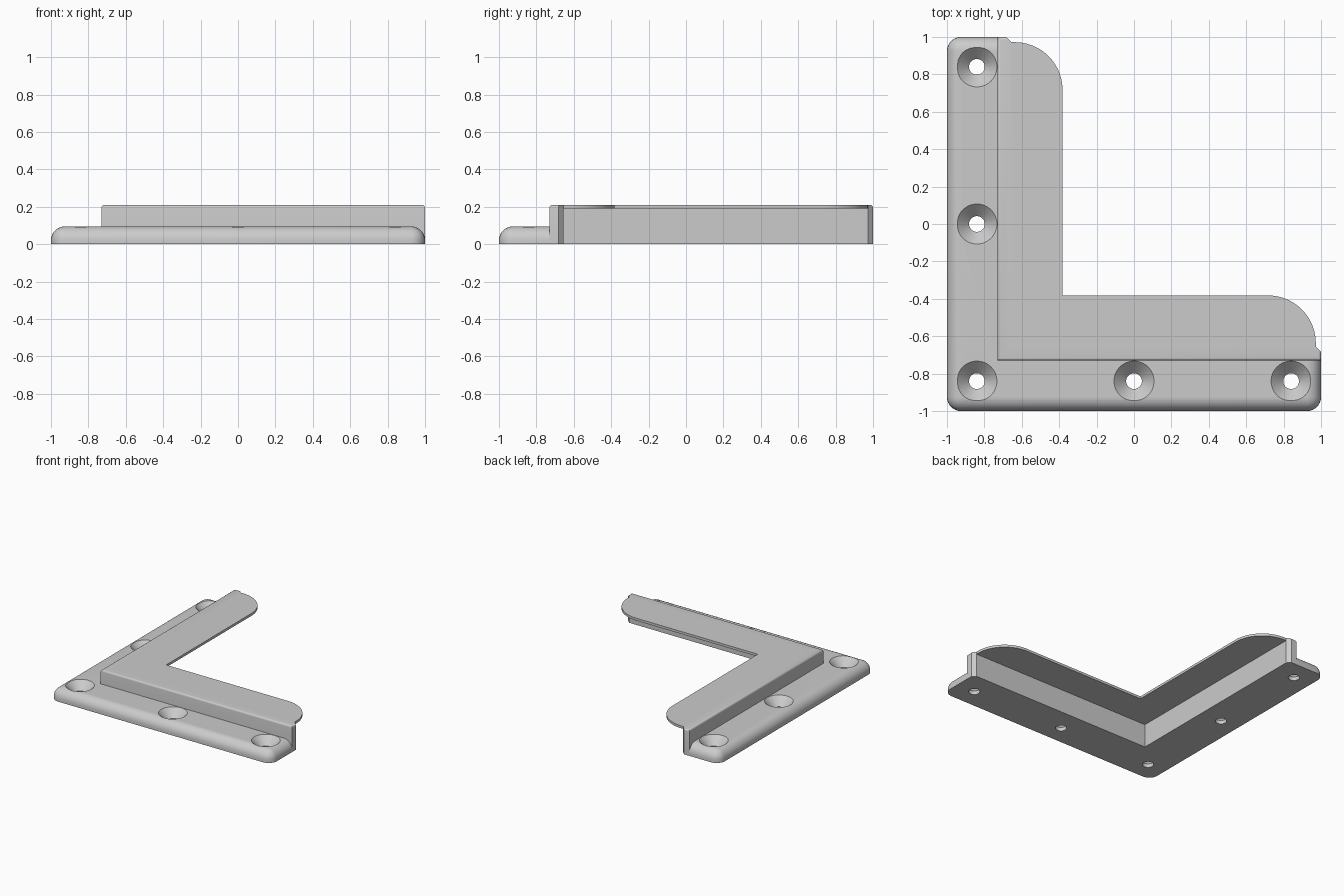
import bpy, bmesh
from math import sin, cos, pi, radians

if "Cube" in bpy.data.objects:
    bpy.data.objects.remove(bpy.data.objects["Cube"])

OUT, WALL, INNER, FLANGE = -1.0, -0.73, -0.655, -0.382
BASE_TOP, LIP_Z, TOP = 0.095, 0.19, 0.21

grey = bpy.data.materials.new("plain grey")
grey.use_nodes = True
grey.diffuse_color = (0.6, 0.6, 0.6, 1)
grey.node_tree.nodes["Principled BSDF"].inputs["Base Color"].default_value = (0.6, 0.6, 0.6, 1)


def mirrored(arm):
    """Close an L outline: the right arm plus its reflection across the diagonal."""
    return arm + [(y, x) for x, y in reversed(arm) if abs(x - y) > 1e-6]


def prism(name, outline, z0, z1, round_edge=None, radius=0, segments=1):
    """Extrude an outline and round the edges picked by round_edge(a, b)."""
    bm = bmesh.new()
    face = bm.faces.new([bm.verts.new((x, y, z0)) for x, y in outline])
    top = bmesh.ops.extrude_face_region(bm, geom=[face])["geom"]
    bmesh.ops.translate(bm, vec=(0, 0, z1 - z0),
                        verts=[v for v in top if isinstance(v, bmesh.types.BMVert)])
    bmesh.ops.recalc_face_normals(bm, faces=bm.faces)
    if round_edge:
        picked = [e for e in bm.edges if round_edge(e.verts[0].co, e.verts[1].co)]
        bmesh.ops.bevel(bm, geom=picked, offset=radius, segments=segments,
                        profile=0.5, affect='EDGES', clamp_overlap=True)
    mesh = bpy.data.meshes.new(name)
    bm.to_mesh(mesh)
    bm.free()
    obj = bpy.data.objects.new(name, mesh)
    bpy.context.collection.objects.link(obj)
    mesh.materials.append(grey)
    return obj


def on_rim(a, b, z, side):
    """True for a top edge lying along the outer side or an arm end."""
    flat = min(a.z, b.z) > z - 1e-4
    return flat and any(abs(a[i] - s) < 1e-4 and abs(b[i] - s) < 1e-4
                        for i in (0, 1) for s in (side, 1.0))


def base_edge(a, b):
    corner = (a.xy - b.xy).length < 1e-4 and min(a.x, a.y) < OUT + 1e-4
    return corner or on_rim(a, b, BASE_TOP, OUT)


# Screw flange with rounded outer edges
base = prism("screw_flange", mirrored([(OUT, OUT), (1, OUT), (1, WALL), (WALL, WALL)]),
             0, BASE_TOP, base_edge, 0.075, 8)

# Countersunk screw holes: a straight bore topped by a cone
cutter_bm = bmesh.new()
profile = [(0.042, -0.05), (0.042, 0.03), (0.107, BASE_TOP), (0.107, 0.15)]
N = 48
for cx, cy in [(-0.84, 0.84), (-0.84, 0), (-0.84, -0.84), (0, -0.84), (0.84, -0.84)]:
    rings = [[cutter_bm.verts.new((cx + r * cos(2 * pi * k / N), cy + r * sin(2 * pi * k / N), z))
              for k in range(N)] for r, z in profile]
    for low, high in zip(rings, rings[1:]):
        for k in range(N):
            n = (k + 1) % N
            cutter_bm.faces.new((low[k], low[n], high[n], high[k]))
    cutter_bm.faces.new(rings[0][::-1])
    cutter_bm.faces.new(rings[-1])
cutter_mesh = bpy.data.meshes.new("hole_cutter")
cutter_bm.to_mesh(cutter_mesh)
cutter_bm.free()
cutter_mesh.materials.append(grey)
cutter = bpy.data.objects.new("hole_cutter", cutter_mesh)
bpy.context.collection.objects.link(cutter)
cut = base.modifiers.new("screw_holes", 'BOOLEAN')
cut.operation, cut.solver, cut.object = 'DIFFERENCE', 'EXACT', cutter
bpy.context.view_layer.objects.active = base
bpy.ops.object.modifier_apply(modifier=cut.name)
bpy.data.objects.remove(cutter)

# Upright wall with chamfered inner ends and a softened top rim
wall = prism("upright_wall",
             mirrored([(WALL, WALL), (1, WALL), (1, -0.682), (0.972, INNER), (INNER, INNER)]),
             0, TOP, lambda a, b: on_rim(a, b, TOP, WALL), 0.015, 4)

# Thin top lip with quarter-round ends
R = 0.255
arc = [(0.717 + R * cos(t), FLANGE - R + R * sin(t))
       for t in (pi / 2 * k / 20 for k in range(21))]
lip = prism("top_lip", mirrored([(INNER, INNER), (0.972, INNER)] + arc + [(FLANGE, FLANGE)]),
            LIP_Z, TOP)

# Smooth the rounded surfaces, keep the corners crisp
bpy.ops.object.select_all(action='DESELECT')
for obj in (base, wall, lip):
    obj.select_set(True)
bpy.context.view_layer.objects.active = base
bpy.ops.object.shade_smooth_by_angle(angle=radians(30))
